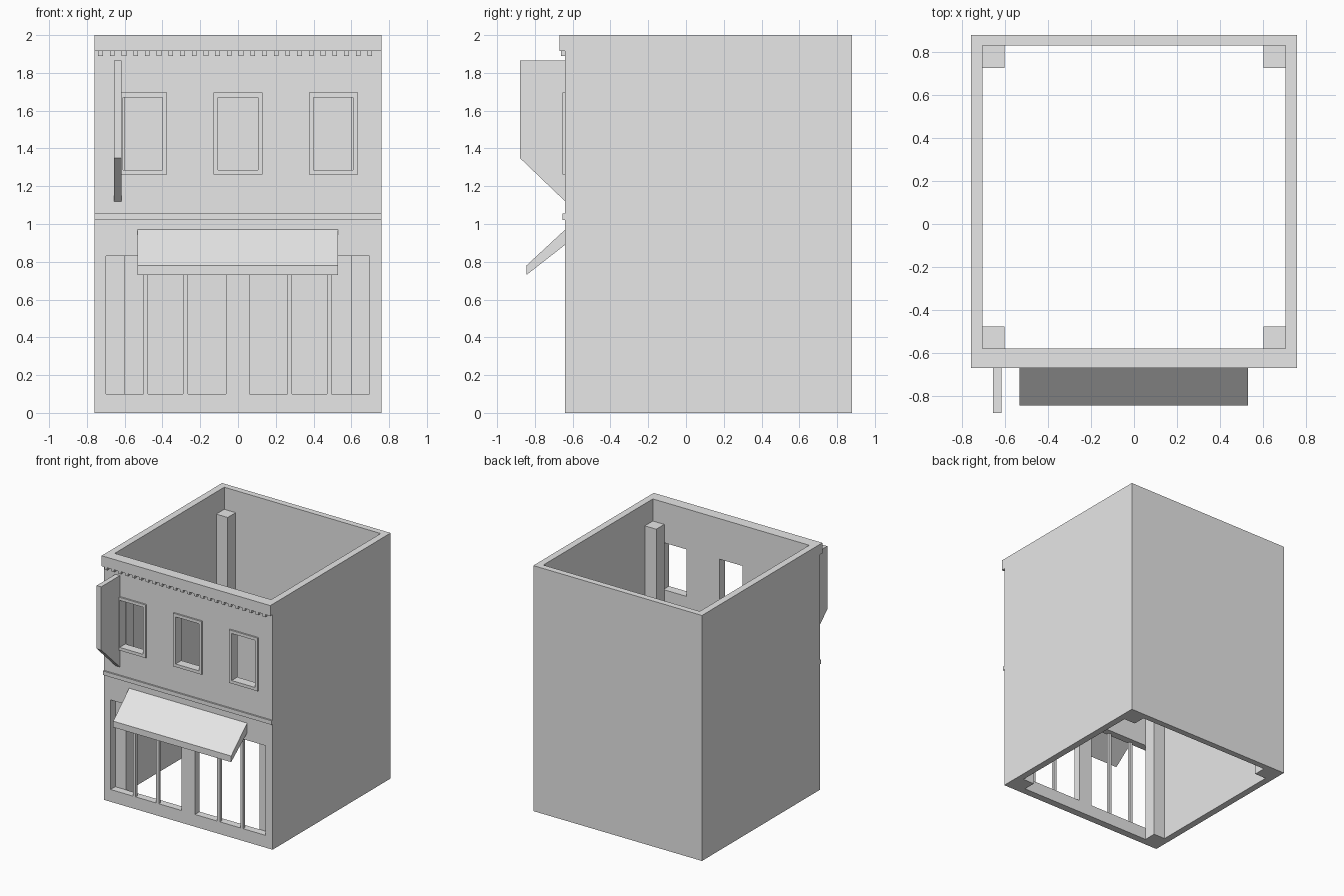
import bpy
import bmesh

cube = bpy.data.objects.get("Cube")
if cube:
    bpy.data.objects.remove(cube, do_unlink=True)

grey = bpy.data.materials.new("plain grey")
grey.use_nodes = True
COLOUR = (0.8, 0.8, 0.8, 1)
grey.diffuse_color = COLOUR
grey.node_tree.nodes["Principled BSDF"].inputs["Base Color"].default_value = COLOUR

LEFT, RIGHT = -0.76, 0.76          # outer side faces
FRONT, BACK = -0.64, 0.88          # outer front and back faces
IN_X, IN_FRONT, IN_BACK = 0.705, -0.58, 0.83


def add_object(name, bm):
    bmesh.ops.recalc_face_normals(bm, faces=bm.faces)
    mesh = bpy.data.meshes.new(name)
    bm.to_mesh(mesh)
    bm.free()
    mesh.materials.append(grey)
    obj = bpy.data.objects.new(name, mesh)
    bpy.context.scene.collection.objects.link(obj)
    return obj


def add_box(bm, x, y, z):
    """Box between the (low, high) limits on each axis."""
    verts = bmesh.ops.create_cube(bm, size=1)["verts"]
    for v in verts:
        for i, (low, high) in enumerate((x, y, z)):
            v.co[i] = high if v.co[i] > 0 else low


def boxes(name, *limits):
    bm = bmesh.new()
    for limit in limits:
        add_box(bm, *limit)
    return add_object(name, bm)


def side_profile(name, x, points):
    """Extrude a (y, z) outline across the x limits."""
    bm = bmesh.new()
    face = bm.faces.new([bm.verts.new((x[0], y, z)) for y, z in points])
    new = bmesh.ops.extrude_face_region(bm, geom=[face])["geom"]
    for v in new:
        if isinstance(v, bmesh.types.BMVert):
            v.co.x = x[1]
    return add_object(name, bm)


# Openings as (x limits, z limits)
WINDOW_Z = (1.287, 1.67)
windows = [((c - 0.105, c + 0.105), WINDOW_Z) for c in (-0.505, 0, 0.505)]
shop_openings = [((-0.70, -0.063), (0.10, 0.83)), ((0.06, 0.695), (0.10, 0.83))]

# Shell: side and back walls around an open interior, front wall cut by openings
shell = boxes("walls", ((LEFT, RIGHT), (FRONT, BACK), (0, 2)))
cutters = [boxes("interior_cutter", ((-IN_X, IN_X), (IN_FRONT, IN_BACK), (-1, 3)))]
cutters.append(boxes("opening_cutter",
                     *[(x, (FRONT - 0.1, IN_FRONT + 0.1), z) for x, z in windows + shop_openings]))
for cutter in cutters:
    cutter.hide_render = True
    cutter.hide_viewport = True
    cut = shell.modifiers.new(cutter.name, "BOOLEAN")
    cut.operation = "DIFFERENCE"
    cut.solver = "EXACT"
    cut.object = cutter

# Bake the cuts and drop the helpers
graph = bpy.context.evaluated_depsgraph_get()
shell_mesh = bpy.data.meshes.new_from_object(shell.evaluated_get(graph))
shell.modifiers.clear()
shell.data = shell_mesh
for cutter in cutters:
    bpy.data.objects.remove(cutter, do_unlink=True)

# Corner pillars inside
PILLAR = 0.103
boxes("corner_pillars", *[
    (x, y, (0, 1.82))
    for x in ((-IN_X, -IN_X + PILLAR), (IN_X - PILLAR, IN_X))
    for y in ((IN_FRONT, IN_FRONT + PILLAR), (IN_BACK - PILLAR, IN_BACK))])

# Cornice with its row of dentils, and the band between floors
boxes("cornice", ((LEFT, RIGHT), (FRONT - 0.03, FRONT), (1.915, 2)))
boxes("dentils", *[
    (((x := -0.728 + i * 0.062) - 0.0125, x + 0.0125), (FRONT - 0.022, FRONT), (1.89, 1.915))
    for i in range(24)])
boxes("floor_band", ((LEFT, RIGHT), (FRONT - 0.013, FRONT), (1.022, 1.055)))

# Raised surrounds of the upper windows
T = 0.025
for name, ((x0, x1), (z0, z1)) in zip(("right", "middle", "left"), windows):
    depth = (FRONT - 0.013, FRONT)
    boxes(name + "_window_surround",
          ((x0 - T, x0), depth, (z0 - T, z1 + T)),
          ((x1, x1 + T), depth, (z0 - T, z1 + T)),
          ((x0, x1), depth, (z0 - T, z0)),
          ((x0, x1), depth, (z1, z1 + T)))

# Shop window mullions
boxes("mullions", *[((x - 0.012, x + 0.012), (FRONT, FRONT + 0.025), (0.10, 0.83))
                    for x in (-0.488, -0.278, 0.273, 0.482)])

# Sloping awning and projecting blade sign
side_profile("awning", (-0.533, 0.53),
             [(FRONT, 0.97), (-0.845, 0.78), (-0.845, 0.73), (FRONT, 0.89)])
side_profile("blade_sign", (-0.657, -0.617),
             [(FRONT, 1.865), (-0.88, 1.865), (-0.88, 1.35), (FRONT, 1.12)])
